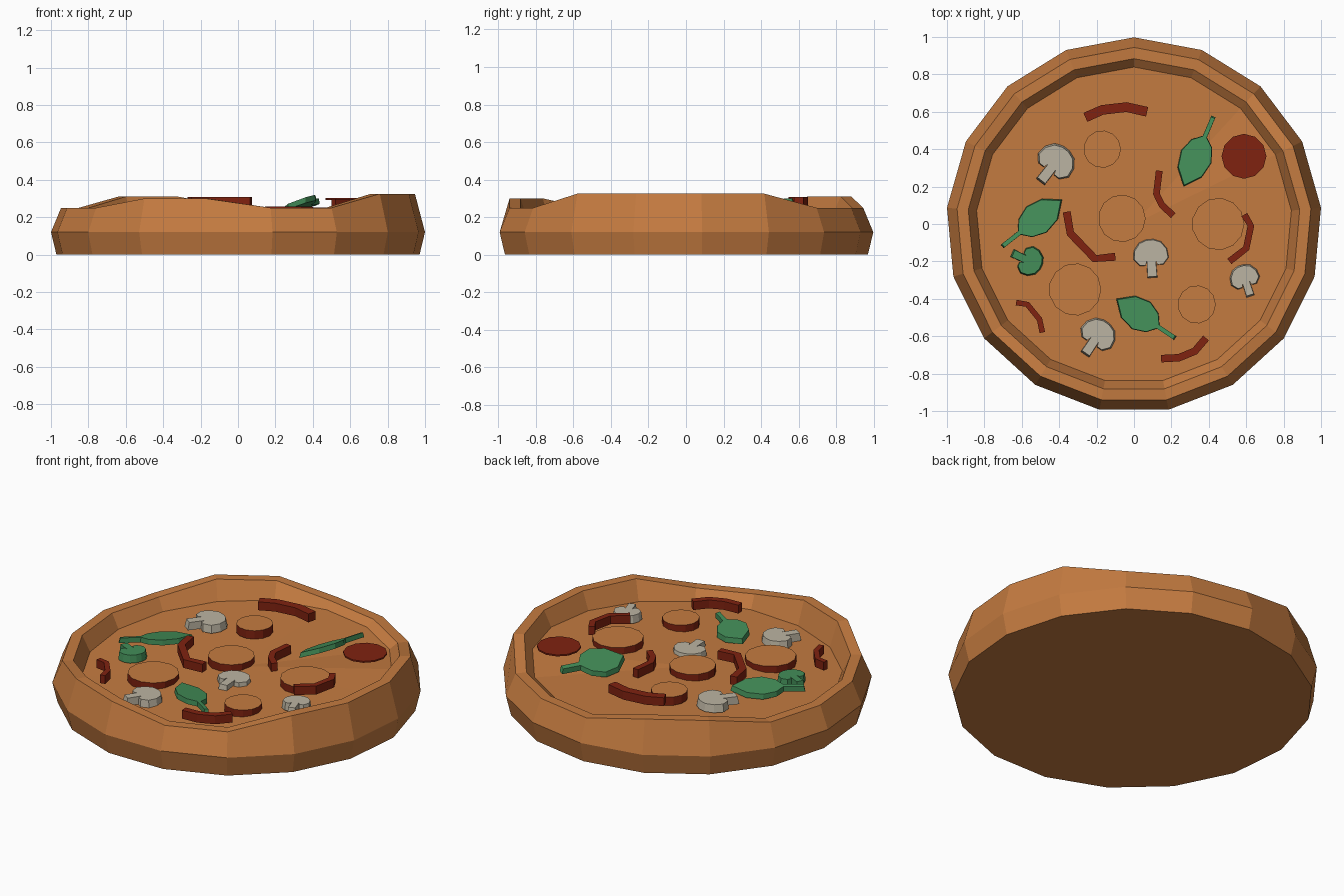
import bpy, bmesh, math
from mathutils import Vector

if "Cube" in bpy.data.objects:
    bpy.data.objects.remove(bpy.data.objects["Cube"])


def material(name, rgb):
    m = bpy.data.materials.new(name)
    m.diffuse_color = (*rgb, 1)
    m.use_nodes = True
    m.node_tree.nodes["Principled BSDF"].inputs["Base Color"].default_value = m.diffuse_color
    return m


BROWN = material("baked brown", (0.56, 0.20, 0.052))
RED = material("dark red", (0.215, 0.016, 0.005))
GREEN = material("leaf green", (0.056, 0.27, 0.098))
GREY = material("mushroom grey", (0.50, 0.455, 0.36))


def finish(name, bm, *mats):
    bmesh.ops.recalc_face_normals(bm, faces=bm.faces)
    me = bpy.data.meshes.new(name)
    bm.to_mesh(me)
    bm.free()
    ob = bpy.data.objects.new(name, me)
    for m in mats:
        me.materials.append(m)
    bpy.context.collection.objects.link(ob)
    return ob


def slab(name, outline, thick, mats, shrink=1.0):
    """Closed plate under a 3D outline; second material goes on the sides."""
    bm = bmesh.new()
    c = sum((Vector(p) for p in outline), Vector()) / len(outline)
    top = []
    for p in outline:
        p = Vector(p)
        q = c + (p - c) * shrink
        top.append(bm.verts.new((q.x, q.y, p.z)))
    low = [bm.verts.new((p[0], p[1], p[2] - thick)) for p in outline]
    n = len(top)
    bm.faces.new(top)
    bm.faces.new(low[::-1])
    for i in range(n):
        f = bm.faces.new((top[i], low[i], low[(i + 1) % n], top[(i + 1) % n]))
        f.material_index = len(mats) - 1
    return finish(name, bm, *mats)


def floor_z(x, y):
    return 0.198 + 0.04 * x + 0.035 * y


# Crust: 17-sided lathe with an uneven rim, and a slightly tilted topping bed
N = 17
rim = [.25, .25, .25, .325, .325, .325, .325, .25, .25,
       .30, .30, .25, .25, .25, .25, .31, .31]
bm = bmesh.new()
rings = []
for r, z in ((0.975, 0), (1.004, 0.12), (0.95, None), (0.89, None), (0.845, -1)):
    ring = []
    for k in range(N):
        a = math.pi / 2 - k * 2 * math.pi / N
        x, y = r * math.cos(a), r * math.sin(a)
        h = rim[k] if z is None else z
        if z == -1:
            h = min(floor_z(x, y), rim[k] - 0.035)
        ring.append(bm.verts.new((x, y - 0.006, h)))
    rings.append(ring)
for lo, hi in zip(rings, rings[1:]):
    for k in range(N):
        j = (k + 1) % N
        bm.faces.new((lo[k], lo[j], hi[j], hi[k]))
bm.faces.new(rings[0])
mid = bm.verts.new((0, 0, 0.198))
for k in range(N):
    bm.faces.new((rings[-1][k], rings[-1][(k + 1) % N], mid))
finish("crust", bm, BROWN)


# Round slices: brown top with red sides, plus one thin all-red slice
def disc(name, x, y, r, z, thick, mats, n=13):
    pts = [(x + r * math.cos(2 * math.pi * i / n), y + r * math.sin(2 * math.pi * i / n), z)
           for i in range(n)]
    slab(name, pts, thick, mats)


for i, (x, y, r, z) in enumerate(((-.17, .40, .10, .258), (-.065, .03, .127, .236),
                                  (.45, 0, .14, .253), (-.315, -.35, .14, .212),
                                  (.335, -.43, .102, .236))):
    disc(f"round_slice_{i + 1}", x, y, r, z, 0.05, (BROWN, RED))
disc("red_slice", .588, .362, .12, .302, 0.009, (RED,), 12)


# Curved strips of pepper along short paths
def strip(name, path, w, z):
    pts = [Vector(p) for p in path]
    left, right = [], []
    for i, p in enumerate(pts):
        d = (pts[min(i + 1, len(pts) - 1)] - pts[max(i - 1, 0)]).normalized()
        s = Vector((-d.y, d.x)) * w / 2
        left.append((*(p + s), z))
        right.append((*(p - s), z))
    slab(name, left + right[::-1], 0.05, (RED,))


strips = (
    (((-.26, .57), (-.17, .61), (-.04, .625), (.07, .60)), .052, .308),
    (((.135, .285), (.12, .16), (.15, .10), (.21, .045)), .036, .255),
    (((-.36, .065), (-.34, -.05), (-.21, -.185), (-.10, -.175)), .042, .258),
    (((.59, .05), (.625, -.01), (.60, -.13), (.51, -.20)), .036, .297),
    (((-.63, -.42), (-.57, -.43), (-.505, -.51), (-.49, -.58)), .030, .235),
    (((.145, -.72), (.24, -.715), (.325, -.68), (.385, -.61)), .040, .257),
)
for i, (path, w, z) in enumerate(strips):
    strip(f"pepper_strip_{i + 1}", path, w, z)


# Sliced mushrooms: cap and stem outline, turned and scaled
half = [(.26, -.38), (.34, -.62), (.66, -.62), (.98, -.25), (.92, .25), (.62, .66), (.2, .82)]
half = [(.27, -1.3)] + half
shape = half + [(-x, y) for x, y in half[::-1]]


def mushroom(name, x, y, r, stem_dir, z, mat):
    a = math.radians(stem_dir + 90)
    c, s = math.cos(a) * r, math.sin(a) * r
    pts = [(x + px * c - py * s, y + px * s + py * c, z) for px, py in shape]
    slab(name, pts, 0.045, (mat,), 0.92)


for i, (x, y, r, d, z) in enumerate(((-.415, .335, .107, 232, .25), (.09, -.16, .10, 274, .222),
                                     (.59, -.285, .082, 288, .262), (-.19, -.59, .10, 236, .212))):
    mushroom(f"mushroom_{i + 1}", x, y, r, d, z, GREY)
mushroom("green_piece", -.555, -.20, .082, 155, .222, GREEN)


# Leaves: pointed blade with a thin stem, tilted about their length
blade = [(0, 0), (.08, .07), (.17, .088), (.245, .06), (.285, .012), (.40, .012)]
leaf = blade + [(u, -v) for u, v in blade[:0:-1]]


def make_leaf(name, tip, end, z, rise, tilt):
    u = (Vector(end) - Vector(tip))
    k = u.length / 0.40
    u.normalize()
    v = Vector((-u.y, u.x))
    pts = []
    for a, b in leaf:
        p = Vector(tip) + u * a * k + v * b
        pts.append((p.x, p.y, z + rise * a + tilt * b))
    slab(name, pts, 0.03, (GREEN,), 0.96)


make_leaf("leaf_1", (.265, .20), (.425, .575), .272, .06, -.42)
make_leaf("leaf_2", (-.385, .13), (-.705, -.12), .235, -.02, .15)
make_leaf("leaf_3", (-.095, -.40), (.22, -.61), .232, 0, -.15)
